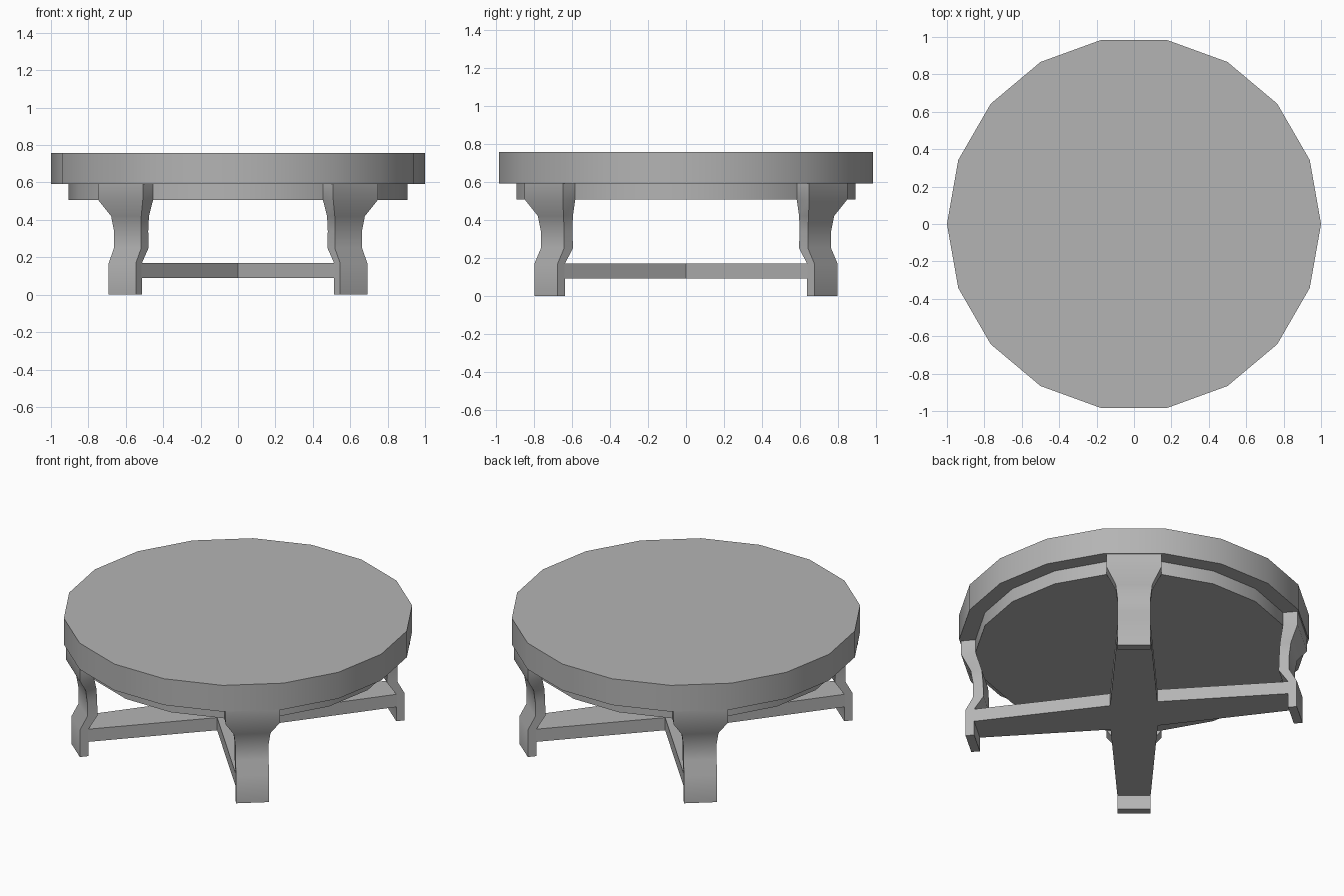
import bpy, bmesh
from math import sin, cos, radians, pi

if "Cube" in bpy.data.objects:
    bpy.data.objects.remove(bpy.data.objects["Cube"])

LEG_ANGLES = [50, 130, 230, 310]

# darker grey finish for the whole table
grey = bpy.data.materials.new("dark_grey")
grey.diffuse_color = (0.455, 0.455, 0.455, 1)
grey.use_nodes = True
grey.node_tree.nodes["Principled BSDF"].inputs["Base Color"].default_value = grey.diffuse_color


def finish(name, bm, angle=35):
    bmesh.ops.recalc_face_normals(bm, faces=bm.faces)
    mesh = bpy.data.meshes.new(name)
    bm.to_mesh(mesh)
    bm.free()
    mesh.materials.append(grey)
    ob = bpy.data.objects.new(name, mesh)
    bpy.context.collection.objects.link(ob)
    bpy.ops.object.select_all(action='DESELECT')
    ob.select_set(True)
    bpy.context.view_layer.objects.active = ob
    bpy.ops.object.shade_smooth_by_angle(angle=radians(angle))
    return ob


def prism(name, outline, z0, z1, angle=35):
    bm = bmesh.new()
    low = [bm.verts.new((x, y, z0)) for x, y in outline]
    high = [bm.verts.new((x, y, z1)) for x, y in outline]
    n = len(outline)
    bm.faces.new(low)
    bm.faces.new(high)
    for i in range(n):
        j = (i + 1) % n
        bm.faces.new((low[i], low[j], high[j], high[i]))
    return finish(name, bm, angle)


def ring(radius, sides=18):
    return [(radius * cos(2 * pi * i / sides), radius * sin(2 * pi * i / sides))
            for i in range(sides)]


def polar(u, v, deg):
    # u runs outward along the leg direction, v runs sideways
    a = radians(deg)
    return u * cos(a) - v * sin(a), u * sin(a) + v * cos(a)


# round top and apron
prism("table_top", ring(1.0), 0.592, 0.758)
prism("apron", ring(0.907), 0.507, 0.592)

# curved legs: height, outer radius, inner radius, half width
LEG = [(0.0, 0.962, 0.912, 0.095), (0.17, 0.962, 0.912, 0.095),
       (0.25, 0.918, 0.857, 0.095), (0.34, 0.918, 0.860, 0.095),
       (0.42, 0.930, 0.866, 0.105), (0.507, 0.978, 0.892, 0.156),
       (0.592, 0.978, 0.892, 0.156)]
for k, deg in enumerate(LEG_ANGLES):
    bm = bmesh.new()
    loops = []
    for z, ro, ri, h in LEG:
        corners = [(ro, -h), (ro, h), (ri, h), (ri, -h)]
        loops.append([bm.verts.new((*polar(u, v, deg), z)) for u, v in corners])
    bm.faces.new(loops[0])
    bm.faces.new(loops[-1])
    for a, b in zip(loops, loops[1:]):
        for i in range(4):
            j = (i + 1) % 4
            bm.faces.new((a[i], a[j], b[j], b[i]))
    finish(f"leg_{k + 1}", bm, 40)

# tapered cross stretcher joining the legs
H0, H1, REACH = 0.142, 0.095, 0.915
taper = (H0 - H1) / REACH
star = []
for k, deg in enumerate(LEG_ANGLES):
    star += [polar(REACH, -H1, deg), polar(REACH, H1, deg)]
    gap = (LEG_ANGLES[(k + 1) % 4] - deg) % 360 / 2
    d = radians(gap)
    star.append(polar(H0 / (sin(d) + taper * cos(d)), 0, deg + gap))
prism("cross_stretcher", star, 0.09, 0.17, 20)
